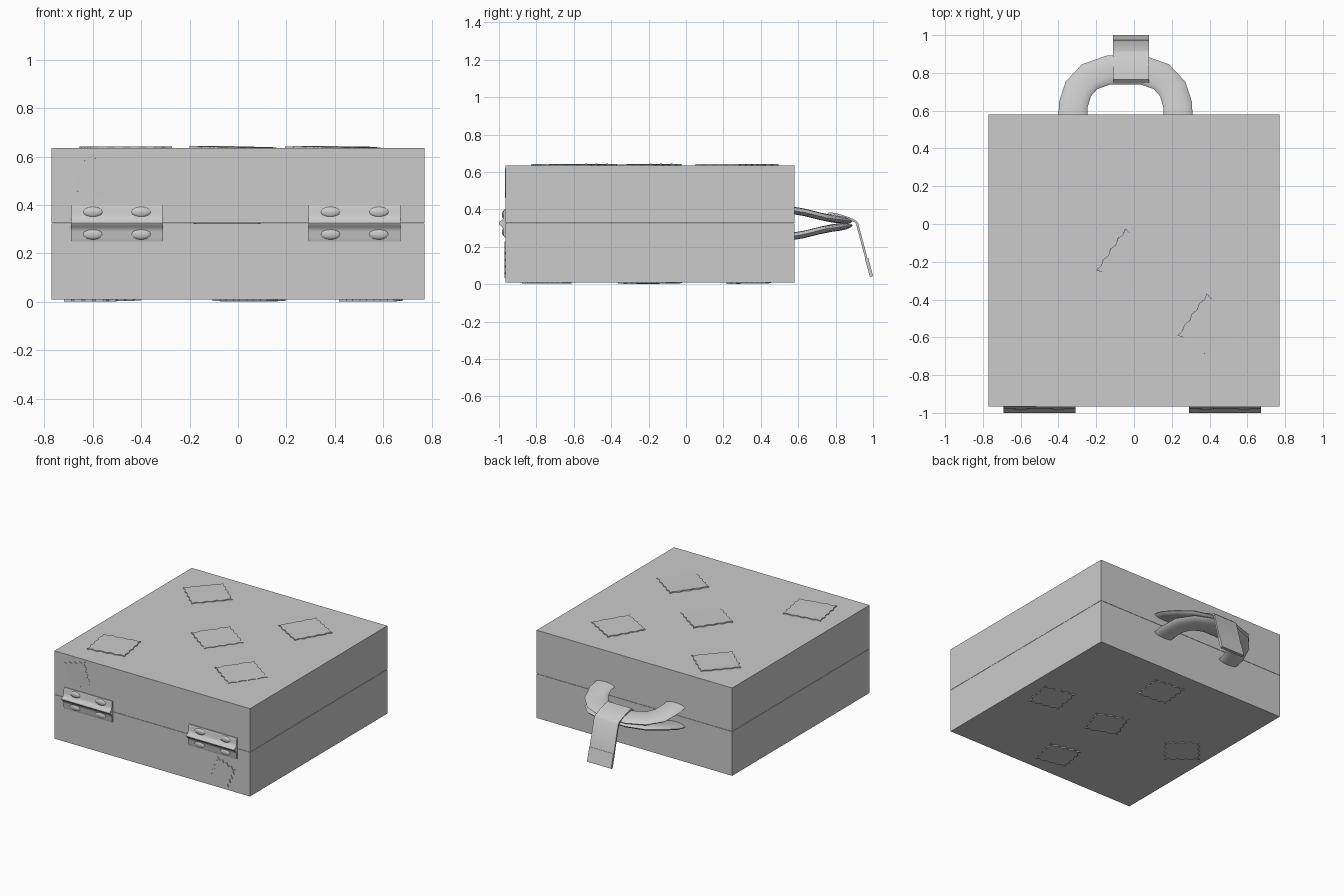
import bpy, bmesh, math
from mathutils import Vector, Matrix

if "Cube" in bpy.data.objects:
    bpy.data.objects.remove(bpy.data.objects["Cube"])


def make(name, verts, faces, smooth=False):
    me = bpy.data.meshes.new(name)
    bm = bmesh.new()
    vs = [bm.verts.new(v) for v in verts]
    for f in faces:
        bm.faces.new([vs[i] for i in f])
    bmesh.ops.recalc_face_normals(bm, faces=bm.faces)
    bm.to_mesh(me)
    bm.free()
    ob = bpy.data.objects.new(name, me)
    bpy.context.collection.objects.link(ob)
    if smooth:
        bpy.ops.object.select_all(action='DESELECT')
        ob.select_set(True)
        bpy.context.view_layer.objects.active = ob
        bpy.ops.object.shade_smooth_by_angle(angle=math.radians(40))
    return ob


def loft(name, rings, smooth=False):
    """Skin closed rings of equal length and cap both ends."""
    n = len(rings[0])
    verts = [p for r in rings for p in r]
    faces = [(k * n + i, k * n + (i + 1) % n, (k + 1) * n + (i + 1) % n, (k + 1) * n + i)
             for k in range(len(rings) - 1) for i in range(n)]
    faces += [list(range(n)), list(range(len(verts) - n, len(verts)))]
    return make(name, verts, faces, smooth)


def box(name, x, y, z):
    return loft(name, [[(x[0], y[0], h), (x[1], y[0], h), (x[1], y[1], h), (x[0], y[1], h)] for h in z])


# Case halves with a fine seam
box("lower_case", (-.77, .77), (-.965, .58), (.01, .324))
box("upper_case", (-.77, .77), (-.965, .58), (.326, .635))


# Hinges: shared leaf and knuckle profile (y, z), plus domed screws
profile = [(-.96, .25), (-.971, .25), (-.976, .265), (-.976, .29), (-.982, .307), (-.997, .317),
           (-1.0, .325), (-.997, .333), (-.982, .343), (-.976, .36), (-.976, .385), (-.971, .40), (-.96, .40)]
for side, cx in (("left", -.5), ("right", .482)):
    loft(side + "_hinge", [[(x, y, z) for y, z in profile] for x in (cx - .19, cx + .19)], True)
    for i, (dx, z) in enumerate([(a, b) for a in (-.1, .1) for b in (.279, .371)]):
        rings = []
        for k in range(4):
            a = k * math.radians(28)
            rings.append([(cx + dx + .042 * math.cos(a) * math.cos(t * math.pi / 6),
                           -.974 - .01 * math.sin(a),
                           z + .022 * math.cos(a) * math.sin(t * math.pi / 6)) for t in range(12)])
        loft(f"{side}_hinge_screw_{i}", rings, True)


# Handles: flattened tube around an arch, drooping to meet in the middle
DROOP = [(.54, .398), (.60, .392), (.68, .372), (.76, .352), (.82, .345), (.90, .335)]


def droop(y):
    for (a, p), (b, q) in zip(DROOP, DROOP[1:]):
        if y <= b:
            return p + (q - p) * (y - a) / (b - a)
    return DROOP[-1][1]


half = [(.277, .56), (.277, .63), (.25, .715), (.19, .78), (.09, .815)]
path = [Vector((-x, y, 0)) for x, y in half] + [Vector((x, y, 0)) for x, y in reversed(half)]
for name, sign in (("upper_handle", 1), ("lower_handle", -1)):
    rings = []
    for i, p in enumerate(path):
        t = (path[min(i + 1, len(path) - 1)] - path[max(i - 1, 0)]).normalized()
        side = Vector((t.y, -t.x, 0))
        ring = []
        for k in range(12):
            a = k * math.pi / 6
            q = p + side * (.077 * math.cos(a))
            z = droop(q.y) + .02 * math.sin(a)
            ring.append((q.x - .045, q.y, .325 + sign * (z - .325)))
        rings.append(ring)
    loft(name, rings, True)


# Strap folded over the handles and hanging down
def ribbon(name, pts, x, t):
    inner = []
    for i, p in enumerate(pts):
        a, b = Vector(pts[max(i - 1, 0)]), Vector(pts[min(i + 1, len(pts) - 1)])
        d = (b - a).normalized()
        inner.append((p[0] + d.y * t, p[1] - d.x * t))
    outline = list(pts) + inner[::-1]
    n = len(pts)
    verts = [(xx, y, z) for xx in x for y, z in outline]
    m = 2 * n
    faces = [(i, (i + 1) % m, m + (i + 1) % m, m + i) for i in range(m)]
    for o in (0, m):
        faces += [(o + i, o + i + 1, o + m - 2 - i, o + m - 1 - i) for i in range(n - 1)]
    make(name, verts, faces, True)


ribbon("handle_strap", [(.745, .366), (.765, .384), (.80, .38), (.86, .362), (.905, .343),
                        (.92, .328), (.97, .14), (.996, .042)], (-.11, .08), .012)
ribbon("strap_end", [(.974, .14), (1.0, .045)], (-.11, .08), .018)


# Stickers: thin rectangles with wavy borders
def sticker(name, centre, normal_rot, angle, w, h, tilt=0, wave=.008):
    pts = []
    corners = [(-1, -1), (1, -1), (1, 1), (-1, 1)]
    steps = 8
    for c in range(4):
        a, b = Vector(corners[c]), Vector(corners[(c + 1) % 4])
        out = Vector(((b - a).y, -(b - a).x)).normalized()
        for s in range(steps):
            p = a.lerp(b, s / steps)
            q = Vector((p.x * w / 2, p.y * h / 2))
            if s:
                q += out * wave * (-1 if s % 2 else .3)
            pts.append(q)
    m = Matrix.Translation(centre) @ normal_rot @ Matrix.Rotation(math.radians(angle), 4, 'Z') \
        @ Matrix.Rotation(math.radians(tilt), 4, 'X')
    loft(name, [[m @ Vector((p.x, p.y, z)) for p in pts] for z in (-.004, .004)])


up = Matrix.Identity(4)
down = Matrix.Rotation(math.pi, 4, 'X')
front = Matrix.Rotation(math.pi / 2, 4, 'X')
tops = [(-.457, .311, 48, 0), (.37, .23, 60, 0), (-.50, -.68, 10, 0), (-.02, -.205, 55, 1.2), (.41, -.55, 55, 1.2)]
for i, (x, y, a, tilt) in enumerate(tops):
    sticker(f"top_sticker_{i}", (x, y, .637), up, a, .27, .25, tilt)
bottoms = [(.55, -.19, 10, 1), (.05, -.22, 20, 0), (.05, .335, 5, 1), (.03, -.745, 12, 0), (-.56, -.176, 40, 1)]
for i, (x, y, a, tilt) in enumerate(bottoms):
    sticker(f"bottom_sticker_{i}", (x, y, .007), down, a, .23, .22, tilt, .012)
sticker("front_lower_sticker", (.56, -.966, .13), front, -22, .15, .15, 0, .014)
sticker("front_upper_sticker", (-.59, -.963, .515), front, 15, .17, .17, 1, .01)
